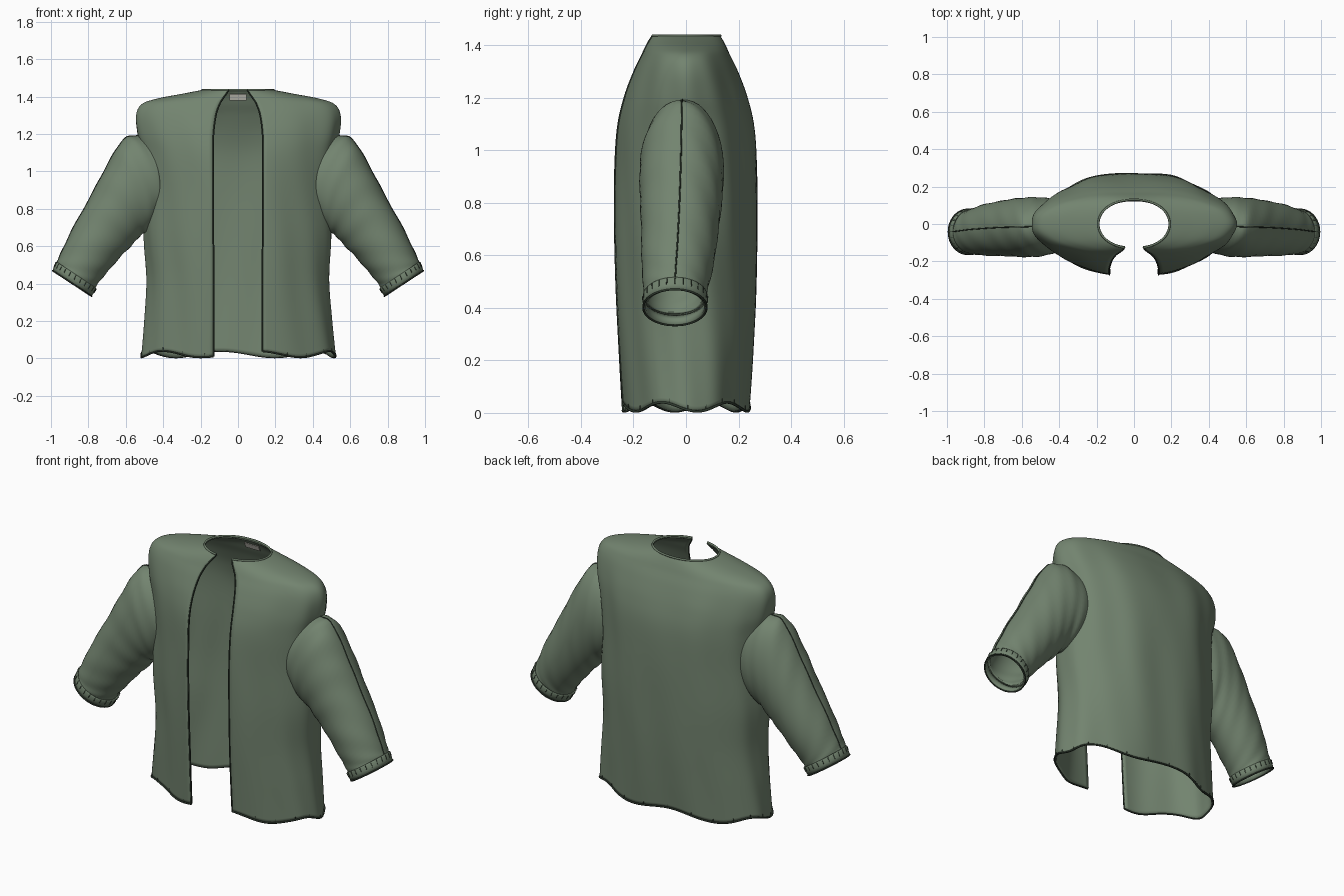
import bpy, math
from mathutils import Vector

if "Cube" in bpy.data.objects:
    bpy.data.objects.remove(bpy.data.objects["Cube"])


def material(name, color):
    m = bpy.data.materials.new(name)
    m.diffuse_color = (*color, 1)
    m.use_nodes = True
    m.node_tree.nodes["Principled BSDF"].inputs["Base Color"].default_value = m.diffuse_color
    return m


CLOTH = material("green_cloth", (0.17, 0.23, 0.16))
DARK = material("dark_stitching", (0.03, 0.045, 0.03))
PALE = material("pale_label", (0.72, 0.70, 0.62))


def spline(keys, per):
    """Catmull-Rom interpolation of tuples, per steps to each span."""
    out = []
    n = len(keys)
    for i in range(n - 1):
        a, b, c, d = (keys[max(i - 1, 0)], keys[i], keys[i + 1], keys[min(i + 2, n - 1)])
        for s in range(per):
            t = s / per
            out.append([0.5 * (2 * q + (r - p) * t + (2 * p - 5 * q + 4 * r - w) * t * t
                               + (3 * q - p - 3 * r + w) * t ** 3)
                        for p, q, r, w in zip(a, b, c, d)])
    return out + [list(keys[-1])]


def loft(name, rows, closed, mirror=False):
    """Skin a grid of points, then give the cloth some thickness."""
    n = len(rows[0])
    faces = [(i * n + j, i * n + (j + 1) % n, (i + 1) * n + (j + 1) % n, (i + 1) * n + j)
             for i in range(len(rows) - 1) for j in range(n if closed else n - 1)]
    me = bpy.data.meshes.new(name)
    me.from_pydata([p for r in rows for p in r], [], faces)
    me.materials.append(CLOTH)
    ob = bpy.data.objects.new(name, me)
    bpy.context.collection.objects.link(ob)
    for p in me.polygons:
        p.use_smooth = True
    if mirror:
        mod = ob.modifiers.new("mirror", "MIRROR")
        mod.use_mirror_merge = False
    mod = ob.modifiers.new("thickness", "SOLIDIFY")
    mod.thickness = 0.01
    mod.offset = -1
    return ob


def piping(name, paths, radius, mat, closed=False):
    """Thin cords following lists of points."""
    cu = bpy.data.curves.new(name, "CURVE")
    cu.dimensions = "3D"
    cu.bevel_depth = radius
    cu.bevel_resolution = 1
    cu.use_fill_caps = True
    for pts in paths:
        sp = cu.splines.new("POLY")
        sp.points.add(len(pts) - 1)
        for q, p in zip(sp.points, pts):
            q.co = (*p, 1)
        sp.use_cyclic_u = closed
    cu.materials.append(mat)
    ob = bpy.data.objects.new(name, cu)
    bpy.context.collection.objects.link(ob)
    return ob


# Body: height, half width, half depth, half opening
BODY = [(0.015, 0.520, 0.245, 0.130), (0.20, 0.502, 0.258, 0.130), (0.42, 0.488, 0.270, 0.130),
        (0.66, 0.502, 0.275, 0.130), (0.90, 0.492, 0.275, 0.130), (1.08, 0.51, 0.265, 0.132),
        (1.20, 0.540, 0.238, 0.130), (1.30, 0.547, 0.200, 0.118), (1.36, 0.515, 0.170, 0.098),
        (1.39, 0.430, 0.156, 0.080), (1.415, 0.300, 0.143, 0.062), (1.436, 0.190, 0.130, 0.050)]
COLS = 128
body = []
for z, a, b, o in spline(BODY, 6):
    n = 2.1
    t0 = math.asin((o / a) ** (n / 2))
    hem = max(0, 1 - z / 0.3)
    fold = min(1, max(0, (1.43 - z) / 0.2))
    row = []
    for j in range(COLS + 1):
        t = t0 + (2 * math.pi - 2 * t0) * j / COLS
        s, c = math.sin(t), math.cos(t)
        # vertical drape plus diagonal drag lines from the armholes
        f = 1 + fold * (0.020 * math.cos(8 * t + math.pi) * c * c
                        + 0.006 * math.sin(13 * t + 5 * z)
                        + 0.007 * math.sin(9 * z + 7 * abs(s)) * abs(s * c))
        x = math.copysign(abs(s) ** (2 / n), s) * a * f
        y = -math.copysign(abs(c) ** (2 / n), c) * b * f
        row.append(Vector((x, y, z + hem * 0.018 * (math.sin(6 * t + 0.6)) + hem * 0.008)))
    body.append(row)
loft("jacket_body", body, False)

# Bound edges of the body
piping("hem_trim", [body[0]], 0.005, DARK)
piping("neck_trim", [body[-1]], 0.006, CLOTH)
piping("front_edge_trim", [[r[0] for r in body], [r[-1] for r in body]], 0.004, DARK)
piping("hem_tucks", [[r[j] for r in body[:2]] for j in range(6, COLS, 6)], 0.002, DARK)

# Sleeves: outer edge x, z, inner edge x, z, centre y, half depth, inward bow
SLEEVE = [(0.48, 1.17, 0.45, 0.72, -0.012, 0.140, 0.05), (0.55, 1.19, 0.485, 0.675, -0.014, 0.156, 0.035),
          (0.62, 1.16, 0.52, 0.655, -0.016, 0.160, 0.015), (0.70, 1.03, 0.565, 0.605, -0.018, 0.156, 0),
          (0.78, 0.88, 0.625, 0.545, -0.022, 0.148, 0), (0.885, 0.69, 0.695, 0.465, -0.030, 0.138, 0),
          (0.945, 0.565, 0.745, 0.405, -0.038, 0.124, 0), (0.968, 0.515, 0.765, 0.375, -0.041, 0.119, 0)]
CUFF = [(0.967, 0.515, 0.763, 0.378, -0.041, 0.119, 0), (0.975, 0.513, 0.757, 0.370, -0.041, 0.124, 0),
        (0.992, 0.470, 0.783, 0.333, -0.042, 0.121, 0)]
SEG = 48


def tube(keys, per, crease):
    rows = []
    for k, (ox, oz, ix, iz, cy, h, bow) in enumerate(spline(keys, per)):
        centre = Vector(((ox + ix) / 2, cy, (oz + iz) / 2))
        u = Vector(((ox - ix) / 2, 0, (oz - iz) / 2))
        row = []
        for j in range(SEG):
            t = 2 * math.pi * j / SEG
            f = 1 + crease * math.sin(3 * t + k * 0.55) * math.sin(k * 0.6 + 2 * t)
            p = centre + u * math.cos(t) * f
            p.y -= h * math.sin(t) * f
            p.x -= bow * math.sin(t) ** 2
            row.append(p)
        rows.append(row)
    return rows


sleeve, cuff = tube(SLEEVE, 5, 0.022), tube(CUFF, 2, 0)
loft("sleeves", sleeve, True, True)
loft("cuffs", cuff, True, True)


def both(paths):
    return paths + [[Vector((-p.x, p.y, p.z)) for p in path] for path in paths]


# Sleeve seam, cuff edge and gathering stitches
piping("sleeve_seams", both([[r[0] for r in sleeve]]), 0.003, DARK)
piping("cuff_trim", both([cuff[-1]]), 0.004, DARK, True)
piping("cuff_gathers", both([[cuff[0][j], cuff[2][j], cuff[3][j]] for j in range(0, SEG, 2)]), 0.002, DARK)

# Neck label inside the back
bpy.ops.mesh.primitive_cube_add(size=1, location=(0, 0.131, 1.396), rotation=(0.45, 0, 0))
label = bpy.context.object
label.name = "neck_label"
label.scale = (0.092, 0.004, 0.036)
label.data.materials.append(PALE)
